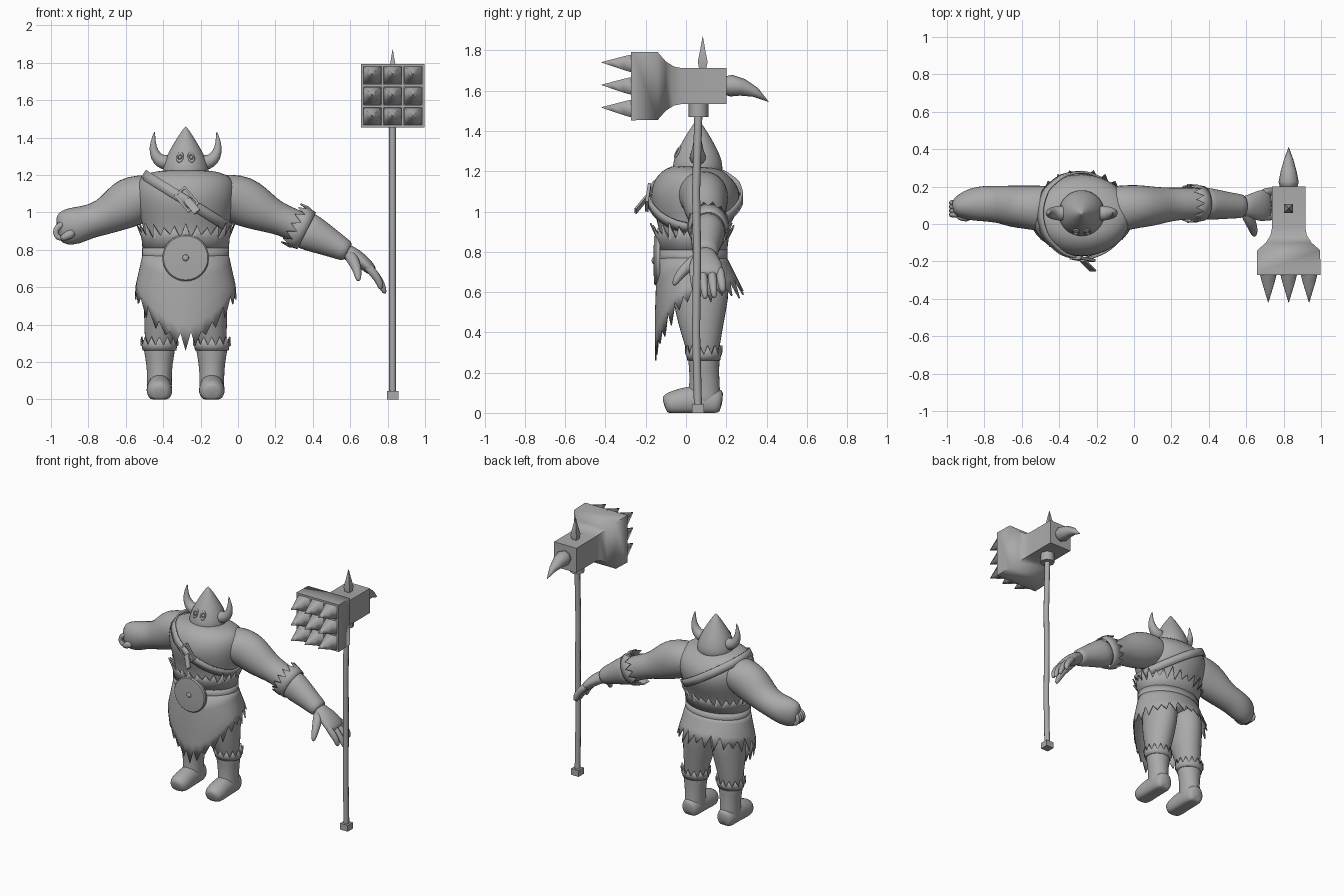
import bpy, bmesh, math
from math import sin, cos, pi, tau, sqrt
from mathutils import Vector, Matrix

old = bpy.data.objects.get("Cube")
if old:
    bpy.data.objects.remove(old, do_unlink=True)

grey = bpy.data.materials.new("plain_grey")
grey.use_nodes = True
grey.diffuse_color = (0.4, 0.4, 0.4, 1)
grey.node_tree.nodes["Principled BSDF"].inputs["Base Color"].default_value = (0.4, 0.4, 0.4, 1)

CX = -0.28  # body centre line


def finish(name, bm, angle=50, subsurf=0, thick=0):
    bmesh.ops.recalc_face_normals(bm, faces=bm.faces)
    me = bpy.data.meshes.new(name)
    bm.to_mesh(me)
    bm.free()
    me.materials.append(grey)
    me.shade_smooth()
    me.set_sharp_from_angle(angle=math.radians(angle))
    ob = bpy.data.objects.new(name, me)
    bpy.context.collection.objects.link(ob)
    if thick:
        mod = ob.modifiers.new("thickness", "SOLIDIFY")
        mod.thickness, mod.offset = thick, 0
    if subsurf:
        mod = ob.modifiers.new("smooth", "SUBSURF")
        mod.levels = mod.render_levels = subsurf
    return ob


def loops(name, rows, caps=False, **kw):
    """Join closed rows of points into a skin."""
    bm = bmesh.new()
    vs = [[bm.verts.new(p) for p in row] for row in rows]
    n = len(rows[0])
    for a, b in zip(vs, vs[1:]):
        for i in range(n):
            bm.faces.new((a[i], a[(i + 1) % n], b[(i + 1) % n], b[i]))
    if caps:
        bm.faces.new(vs[0])
        bm.faces.new(vs[-1])
    return finish(name, bm, **kw)


def tube(name, path, ref="Y", segs=16, subsurf=1, angle=180):
    """Sweep along (x, y, z, radius along ref, other radius), flattened at the ground."""
    pts = [Vector(p[:3]) for p in path]
    axis = Vector((1, 0, 0)) if ref == "X" else Vector((0, 1, 0))
    k, ph = (sqrt(2), pi / 4) if segs == 4 else (1, 0)
    rows = []
    for i, p in enumerate(path):
        t = (pts[min(i + 1, len(pts) - 1)] - pts[max(i - 1, 0)]).normalized()
        u = (axis - t * axis.dot(t)).normalized()
        v = t.cross(u)
        row = [pts[i] + k * (u * p[3] * cos(ph + tau * j / segs) + v * p[-1] * sin(ph + tau * j / segs))
               for j in range(segs)]
        rows.append([(q.x, q.y, max(q.z, 0)) for q in row])
    return loops(name, rows, True, subsurf=subsurf, angle=angle)


def box(name, size, matrix):
    bm = bmesh.new()
    bmesh.ops.create_cube(bm, size=1, matrix=matrix @ Matrix.Diagonal((*size, 1)))
    return finish(name, bm, 30)


# Torso: (height, half width, y centre, half depth)
TORSO = [(0.64, .20, .05, .14), (0.72, .215, .035, .155), (0.82, .217, .03, .16), (0.90, .222, .035, .165),
         (0.98, .245, .04, .20), (1.06, .265, .045, .225), (1.13, .268, .05, .215), (1.18, .255, .055, .18),
         (1.215, .19, .06, .13), (1.225, .10, .06, .08)]
tube("torso", [(CX, y, z, ry, rx) for z, rx, y, ry in TORSO], segs=32)


def torso_point(t, z, grow=0.0):
    z = min(max(z, TORSO[0][0]), TORSO[-1][0])
    for a, b in zip(TORSO, TORSO[1:]):
        if z <= b[0]:
            f = (z - a[0]) / (b[0] - a[0])
            rx, y, ry = (a[i] + f * (b[i] - a[i]) for i in (1, 2, 3))
            return Vector((CX + (rx + grow) * cos(t), y + (ry + grow) * sin(t), z))


# Waist cloth with a ragged upper edge, and the belt
N = 52
ang = [tau * i / N for i in range(N)]
zig = [(i % 2) + 0.22 * sin(i * 2.3) for i in range(N)]
loops("waist_cloth", [[torso_point(t, .80, .010) for t in ang], [torso_point(t, .865, .012) for t in ang],
                      [torso_point(t, .87 + .06 * q, .014 + .014 * q) for t, q in zip(ang, zig)]], thick=.008)
loops("belt", [[torso_point(t, z, .010) for t in ang] for z in (.735, .81)], thick=.012)

# Skirt: long ragged apron in front, shorter at the sides and back
rows = []
for f in (0, .3, .65, .88, 1):
    row = []
    for t, q in zip(ang, zig):
        front, back = max(0, -sin(t)), max(0, sin(t))
        hem = .61 + .05 * back - .265 * front ** 1.9 - (.07 * q if f == 1 else 0)
        z = .78 + (hem - .78) * f
        spread = min(1, (.78 - z) / .2)
        depth = .165 + spread * (.10 if back else .015)
        narrow = max(0, .5 - z) * .25
        row.append((CX + (.225 + .045 * spread - narrow) * cos(t), .03 + depth * sin(t), z))
    rows.append(row)
loops("ragged_skirt", rows, thick=.008)

# Belt disc with boss
tube("belt_disc", [(CX, y, .757, r, r) for y, r in ((-.13, .122), (-.15, .125), (-.158, .118), (-.161, .06))],
     "X", 32, 0, 40)
tube("disc_boss", [(CX, y, .757, r, r) for y, r in ((-.155, .02), (-.166, .018), (-.171, .006))], "X", 12)

# Diagonal chest strap
tilt = Vector((.53, 0, .85))
mid = []
for t in ang:
    z = 1.06
    for _ in range(40):
        p = torso_point(t, z, .008)
        z = .6 * z + .4 * (1.065 - .62 * (p.x - CX))
    mid.append(p)
loops("chest_strap", [[p + tilt * s for p in mid] for s in (-.028, .026)], thick=.012)

# Buckle and loose strap end
bm_frame = (Matrix.Translation((CX + .005, -.188, 1.07)) @ Matrix.Rotation(math.radians(50), 4, 'Y')
            @ Matrix.Rotation(-.12, 4, 'Z'))
for s in (-1, 1):
    box("buckle_side", (.12, .016, .012), bm_frame @ Matrix.Translation((0, 0, .033 * s)))
    box("buckle_end", (.012, .016, .07), bm_frame @ Matrix.Translation((.055 * s, 0, 0)))
box("strap_end", (.10, .01, .04), bm_frame @ Matrix.Translation((.05, -.03, 0)) @ Matrix.Rotation(-.45, 4, 'Z'))

# Pointed helmet, horns and eye rings
HY = .058
tube("helmet", [(CX, HY, z, r, r) for z, r in ((1.17, .115), (1.21, .126), (1.25, .122), (1.30, .103),
                                              (1.36, .07), (1.42, .032), (1.46, .003))], segs=24)
for s in (-1, 1):
    tube("horn", [(CX + s * x, HY, z, r, r) for x, z, r in ((.08, 1.265, .044), (.12, 1.268, .042), (.15, 1.285, .036),
                                                         (.172, 1.325, .026), (.176, 1.375, .015), (.165, 1.435, .002))],
         segs=12)
    bpy.ops.mesh.primitive_torus_add(major_segments=20, minor_segments=8, major_radius=.017, minor_radius=.006,
                                     location=(CX + s * .03, -.042, 1.295), rotation=(pi / 2 - .5, 0, s * .28))
    ring = bpy.context.object
    ring.name, ring.scale = "eye_ring", (.85, 1.4, 1)
    ring.data.materials.append(grey)
    ring.data.shade_smooth()
    tube("eyeball", [(CX + s * .03, y, 1.293, r, r) for y, r in ((-.02, .014), (-.042, .011), (-.05, .004))], "X", 10)

# Legs, boots and fur trim
fur = [tau * i / 28 for i in range(28)]
for s in (-1, 1):
    lx = CX + s * .14
    tube("leg", [(CX + s * dx, y, z, ry, rx) for dx, y, z, ry, rx in (
        (.10, .06, .74, .13, .11), (.108, .075, .62, .15, .11), (.118, .072, .50, .128, .108),
        (.130, .078, .40, .105, .094), (.14, .085, .30, .08, .08), (.14, .09, .22, .06, .06))])
    tube("boot_shaft", [(lx, y, z, ry, rx) for y, z, ry, rx in (
        (.09, .02, .08, .068), (.09, .08, .084, .068), (.092, .15, .075, .067),
        (.09, .23, .076, .078), (.088, .285, .083, .09), (.088, .30, .07, .07))])
    tube("boot_foot", [(lx, y, z, rx, rz) for y, z, rx, rz in (
        (.18, .045, .045, .06), (.155, .05, .065, .075), (.07, .06, .067, .08), (0, .055, .07, .075),
        (-.06, .045, .071, .067), (-.098, .04, .058, .055), (-.108, .036, .03, .036))], "X")
    loops("boot_fur", [[(lx + r * cos(t), .088 + (r - .008) * sin(t), z + dz * (i % 2))
                        for i, t in enumerate(fur)]
                       for r, z, dz in ((.086, .262, 0), (.09, .285, 0), (.098, .29, .045))], thick=.008)

# Left arm reaching out with an open hand
tube("left_arm", [(-.16, .07, 1.10, .13, .10), (-.06, .085, 1.085, .125, .125), (.02, .095, 1.065, .118, .138),
                  (.10, .095, 1.022, .108, .122), (.17, .102, .985, .095, .098), (.24, .108, .958, .088, .084),
                  (.32, .11, .925, .088, .088), (.45, .105, .86, .075, .075), (.58, .095, .79, .05, .04)])
tube("left_gauntlet", [(.33, .11, .92, .092, .112), (.40, .108, .885, .088, .10), (.49, .10, .84, .075, .078),
                       (.56, .096, .803, .066, .062), (.595, .094, .785, .064, .056)])
direction = Vector((.89, 0, -.45))
across = Vector((.45, 0, .89))
loops("gauntlet_fur", [[Vector((.34, .11, .915)) + direction * (d + dz * (i % 2)) + across * r * 1.14 * cos(t)
                        + Vector((0, r * .97 * sin(t), 0)) for i, t in enumerate(fur)]
                       for r, d, dz in ((.093, .03, 0), (.097, 0, 0), (.103, -.015, -.05))], thick=.008)
tube("left_palm", [(.56, .095, .80, .05, .046), (.62, .095, .77, .064, .042), (.67, .098, .735, .086, .038),
                   (.71, .10, .695, .086, .032), (.725, .10, .68, .07, .02)])
for y, tip, z in ((.035, .765, .585), (.08, .788, .562), (.125, .783, .567), (.168, .76, .595)):
    tube("left_finger", [(.68, y, .725, .023, .026), (.735, y + .006, .665, .023, .024),
                         ((.735 + tip) / 2 + .008, y + .012, (.665 + z) / 2, .021, .021), (tip, y + .016, z, .012, .012)],
         segs=10)
tube("left_thumb", [(.59, .09, .785, .038, .036), (.615, .03, .745, .034, .034), (.632, -.01, .71, .028, .028),
                    (.64, -.04, .675, .023, .023), (.645, -.063, .63, .012, .012)], "X", 10)

# Right arm with a closed fist
tube("right_arm", [(-.41, .07, 1.10, .13, .10), (-.50, .085, 1.085, .125, .125), (-.58, .09, 1.055, .118, .14),
                   (-.65, .095, 1.012, .115, .118), (-.72, .105, .972, .10, .096), (-.80, .11, .95, .098, .09),
                   (-.87, .105, .928, .09, .103), (-.93, .092, .918, .066, .096), (-.968, .085, .912, .042, .07)])
for i in range(4):
    y = .05 + i * .021
    tube("right_finger", [(-.93, y, .94, .016, .02), (-.964, y, .925, .016, .019), (-.98, y, .892, .015, .018),
                          (-.963, y, .862, .014, .017), (-.93, y, .86, .013, .014)], segs=10)
tube("right_thumb", [(-.87, .04, .90, .028, .028), (-.92, .035, .87, .025, .025), (-.95, .045, .858, .014, .014)],
     segs=10)

# Hammer shaft and fittings
SX = .827
tube("hammer_shaft", [(SX, y, z, .02, .0185) for y, z in ((.06, .01), (.05, .4), (.055, .8), (.05, 1.1), (.062, 1.5))],
     segs=8, subsurf=0, angle=50)
tube("shaft_cap", [(SX, .06, z, .03, .03) for z in (0, .045)], segs=4, subsurf=0, angle=30)
tube("shaft_collar", [(SX, .062, z, .049, .049) for z in (1.47, 1.55)], segs=8, subsurf=0, angle=50)

# Hammer head: square section, flared toward the striking face
tube("hammer_head", [(SX, y, z, r, r) for y, z, r in (
    (.20, 1.623, .089), (-.02, 1.623, .089), (-.06, 1.623, .097), (-.10, 1.623, .122), (-.14, 1.623, .168),
    (-.262, 1.623, .17))], "X", 4, 0, 60)
for i in range(4):
    d = (i - 1.5) * .109
    box("face_bar_upright", (.013, .014, .34), Matrix.Translation((SX + d, -.265, 1.623)))
    box("face_bar_level", (.34, .014, .013), Matrix.Translation((SX, -.265, 1.623 + d)))
for i in (-1, 0, 1):
    for j in (-1, 0, 1):
        tube("face_spike", [(SX + i * .109, y, 1.623 + j * .112 + dz, r, r) for y, r, dz in (
            (-.255, .048, 0), (-.31, .034, .002), (-.37, .016, .004), (-.42, .001, .006))], "X", 4, 0, 100)

# Curved rear spike and small top spike
tube("rear_spike", [(SX, y, z, r, r) for y, z, r in ((.19, 1.625, .045), (.225, 1.625, .054), (.28, 1.617, .043),
                                                    (.345, 1.592, .025), (.41, 1.545, .001))], "X", 8, 0, 80)
tube("top_spike", [(SX, .083, z, r, r) for z, r in ((1.70, .017), (1.745, .024), (1.80, .013), (1.87, .001))],
     segs=4, subsurf=0, angle=60)
